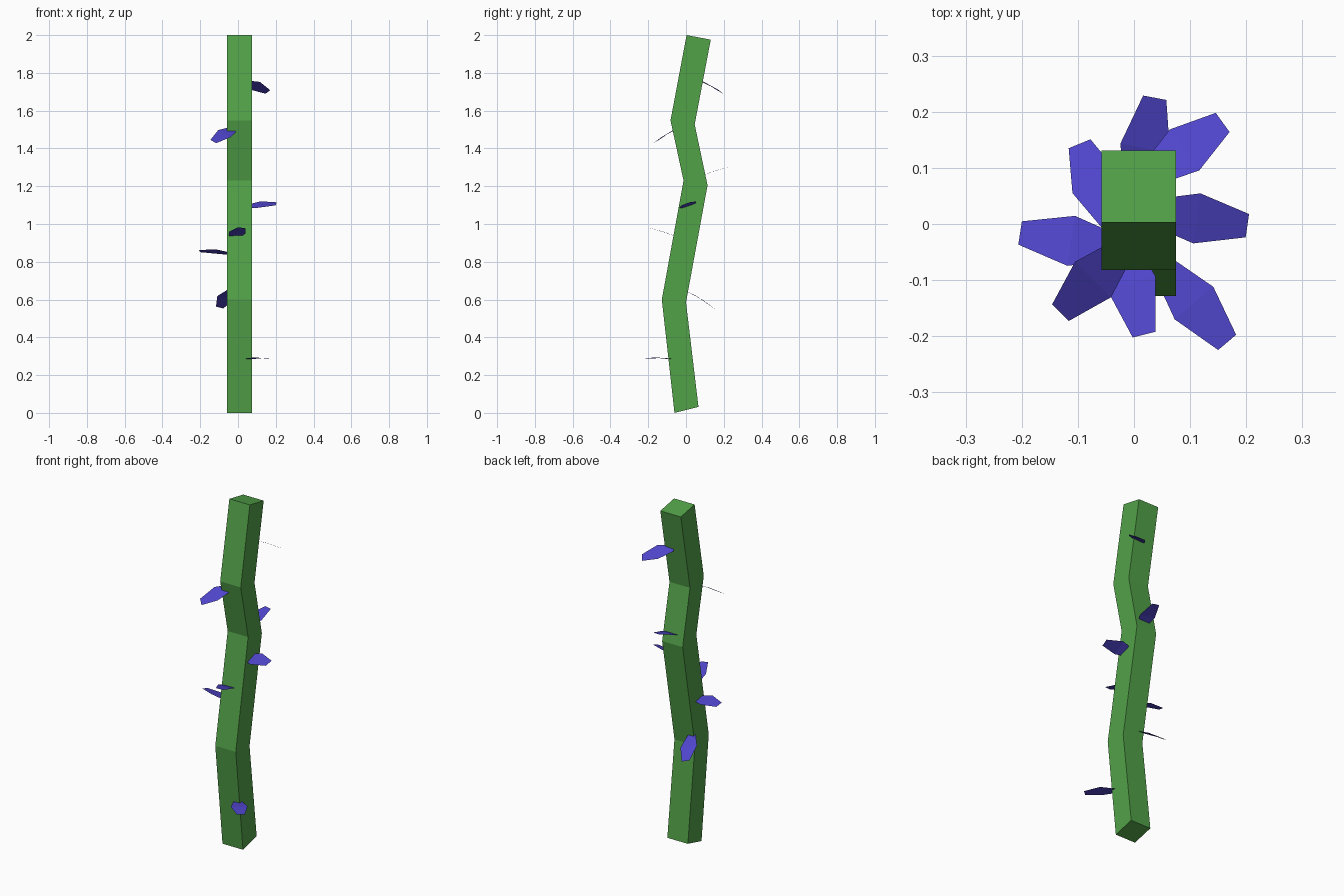
import bpy
from mathutils import Vector

if "Cube" in bpy.data.objects:
    bpy.data.objects.remove(bpy.data.objects["Cube"])


def material(name, rgb):
    m = bpy.data.materials.new(name)
    m.diffuse_color = (*rgb, 1)
    m.use_nodes = True
    m.node_tree.nodes["Principled BSDF"].inputs["Base Color"].default_value = m.diffuse_color
    return m


def add_mesh(name, verts, faces, mat):
    me = bpy.data.meshes.new(name)
    me.from_pydata(verts, [], faces)
    me.materials.append(mat)
    ob = bpy.data.objects.new(name, me)
    bpy.context.collection.objects.link(ob)
    return ob


green = material("stem_green", (0.085, 0.36, 0.066))
violet = material("leaf_violet", (0.08, 0.06, 0.60))

# Stem: square rings swept along a zigzag, each (front y, front z, back y, back z)
rings = [(-0.061, 0.0, 0.066, 0.032), (-0.128, 0.60, 0.0, 0.585),
         (-0.013, 1.23, 0.114, 1.205), (-0.082, 1.548, 0.046, 1.527),
         (0.003, 2.0, 0.131, 1.976)]
x0, x1 = -0.058, 0.075
verts, faces = [], []
for yf, zf, yb, zb in rings:
    verts += [(x0, yf, zf), (x1, yf, zf), (x1, yb, zb), (x0, yb, zb)]
for r in range(len(rings) - 1):
    for k in range(4):
        a, b = 4 * r + k, 4 * r + (k + 1) % 4
        faces.append((a, b, b + 4, a + 4))
n = len(verts)
faces += [(3, 2, 1, 0), (n - 4, n - 3, n - 2, n - 1)]
add_mesh("stem", verts, faces, green)


# Leaf: two-panel folded sheet from its middle to its tip, on a sloped plane
def leaf(name, mid, tip, z, slope_x, slope_y, fold=0.006):
    mid, tip = Vector(mid), Vector(tip)
    step = tip - mid
    side = Vector((-step.y, step.x)).normalized()
    pts = []
    for t, half in ((-1, 0.02), (0, 0.045), (1, 0.021)):
        for s in (1, -1):
            d = step * t + side * (s * half)
            h = z + slope_x * d.x + slope_y * d.y + (fold if t == 0 else 0)
            pts.append((mid.x + d.x, mid.y + d.y, h))
    add_mesh(name, pts, [(0, 1, 3, 2), (2, 3, 5, 4)], violet)


leaves = [
    ((0.107, -0.141), (0.166, -0.211), 0.286, 0, -0.03),
    ((-0.068, 0.072), (-0.097, 0.143), 0.602, 0, -0.62),
    ((-0.112, -0.030), (-0.203, -0.016), 0.848, -0.13, -0.25),
    ((-0.005, -0.105), (0.018, -0.197), 0.948, 0, -0.35),
    ((0.112, 0.010), (0.202, -0.003), 1.097, 0.16, 0.36),
    ((0.020, 0.135), (0.037, 0.225), 1.270, 0, 0.36),
    ((-0.073, -0.099), (-0.131, -0.158), 1.472, 0, 0.60),
    ((0.090, 0.132), (0.158, 0.181), 1.726, 0, -0.55),
]
for i, args in enumerate(leaves):
    leaf(f"leaf_{i + 1}", *args)
